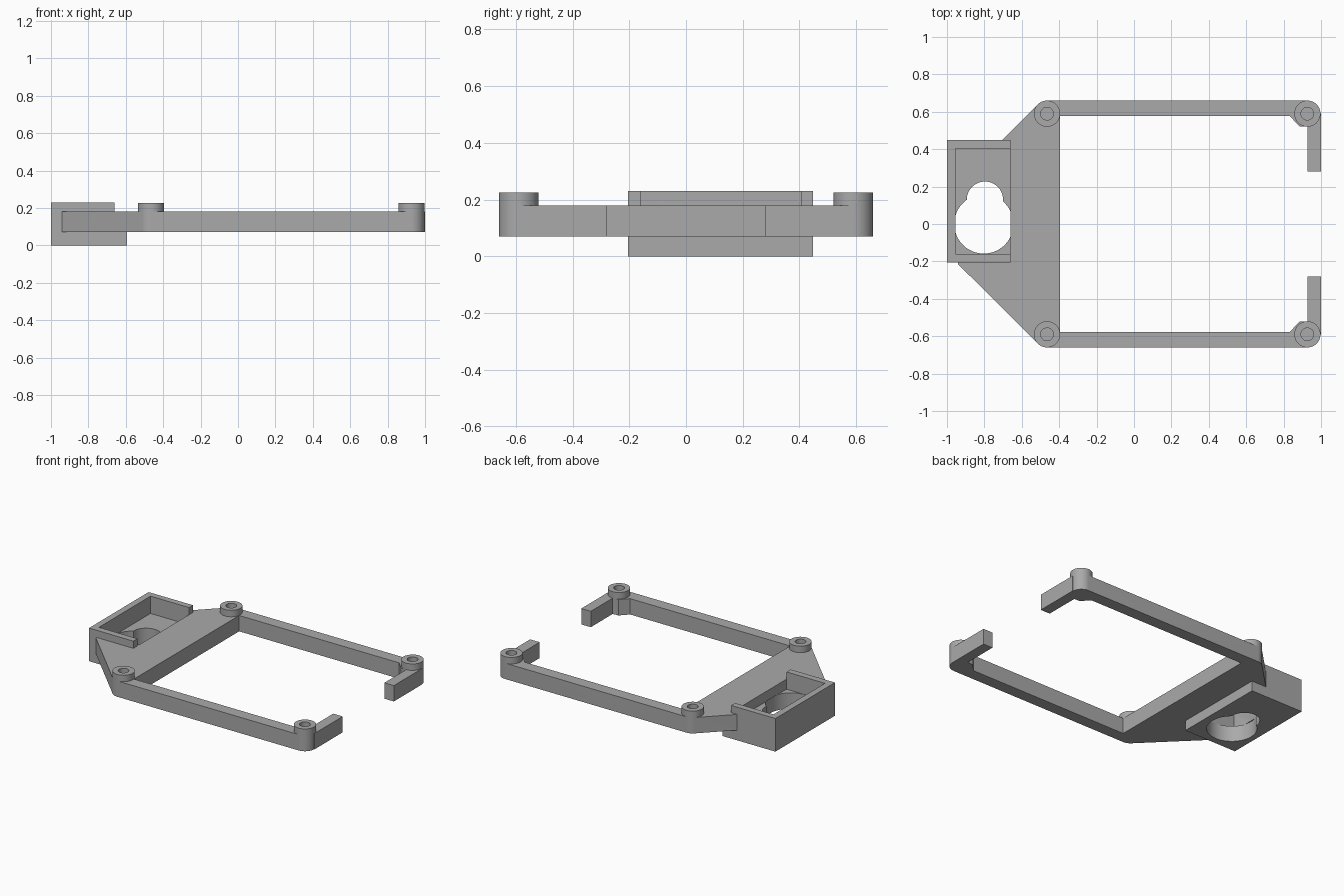
import bpy, bmesh
from math import cos, sin, pi

cube = bpy.data.objects.get("Cube")
if cube:
    bpy.data.objects.remove(cube, do_unlink=True)

# Single plain plastic colour
GREY = (0.40, 0.40, 0.40, 1.0)
mat = bpy.data.materials.new("grey_plastic")
mat.use_nodes = True
mat.diffuse_color = GREY
mat.node_tree.nodes["Principled BSDF"].inputs["Base Color"].default_value = GREY


def prism(name, outline, z0, z1):
    """Extrude a counter-clockwise outline from z0 up to z1."""
    bm = bmesh.new()
    face = bm.faces.new([bm.verts.new((x, y, z0)) for x, y in outline])
    top = bmesh.ops.extrude_face_region(bm, geom=[face])["geom"]
    verts = [v for v in top if isinstance(v, bmesh.types.BMVert)]
    bmesh.ops.translate(bm, vec=(0, 0, z1 - z0), verts=verts)
    bmesh.ops.recalc_face_normals(bm, faces=bm.faces)
    mesh = bpy.data.meshes.new(name)
    bm.to_mesh(mesh)
    bm.free()
    mesh.materials.append(mat)
    obj = bpy.data.objects.new(name, mesh)
    bpy.context.collection.objects.link(obj)
    return obj


def box(name, x0, x1, y0, y1, z0, z1):
    return prism(name, [(x0, y0), (x1, y0), (x1, y1), (x0, y1)], z0, z1)


def cylinder(name, x, y, r, z0, z1, n=64):
    ring = [(x + r * cos(2 * pi * i / n), y + r * sin(2 * pi * i / n)) for i in range(n)]
    return prism(name, ring, z0, z1)


def combine(target, parts, operation):
    """Apply a boolean for each part, then discard the part."""
    bpy.ops.object.select_all(action="DESELECT")
    bpy.context.view_layer.objects.active = target
    target.select_set(True)
    for part in parts:
        mod = target.modifiers.new(operation, "BOOLEAN")
        mod.operation = operation
        mod.solver = "EXACT"
        mod.object = part
        bpy.ops.object.modifier_apply(modifier=mod.name)
        bpy.data.objects.remove(part, do_unlink=True)


BOTTOM, TOP, BOSS_TOP, FLOOR = 0.07, 0.18, 0.225, 0.11
LEFT_X, RIGHT_X, BOSS_Y, R = -0.465, 0.927, 0.59, 0.07
D = R * sin(pi / 4)

# Tapered plate tangent to the two left bosses
frame = prism("mount_frame", [
    (-0.94, -0.215), (LEFT_X - D, -BOSS_Y - D), (LEFT_X, -BOSS_Y - R), (LEFT_X + R, -BOSS_Y),
    (LEFT_X + R, BOSS_Y), (LEFT_X, BOSS_Y + R), (LEFT_X - D, BOSS_Y + D), (-0.94, 0.215)],
    BOTTOM, TOP)

# Rails, end hooks, corner gussets and screw bosses on both sides
parts, holes = [], []
for s in (-1, 1):
    rail_y = sorted((s * 0.577, s * 0.66))
    hook_y = sorted((s * 0.28, s * BOSS_Y))
    parts.append(box("rail", LEFT_X, RIGHT_X, *rail_y, BOTTOM, TOP))
    parts.append(box("hook", RIGHT_X, RIGHT_X + R + 0.003, *hook_y, BOTTOM, TOP))
    gusset = [(0.83, s * 0.58), (0.885, s * 0.522), (0.94, s * 0.522), (0.94, s * 0.6), (0.83, s * 0.6)]
    parts.append(prism("gusset", gusset[::s], BOTTOM, TOP))
    for x in (LEFT_X, RIGHT_X):
        parts.append(cylinder("boss", x, s * BOSS_Y, R, BOTTOM, BOSS_TOP))
        holes.append(cylinder("screw_hole", x, s * BOSS_Y, 0.034, 0.12, 0.4, 40))
combine(frame, parts, "UNION")
combine(frame, holes, "DIFFERENCE")

# Connector housing with a wider base under the plate
housing = box("connector_housing", -1.0, -0.66, -0.205, 0.448, 0, 0.23)
combine(housing, [box("base", -0.9, -0.593, -0.205, 0.448, 0, BOTTOM)], "UNION")

# Open pocket and keyhole opening, cut through both bodies
for body in (frame, housing):
    combine(body, [
        box("pocket", -0.955, -0.66, -0.16, 0.405, FLOOR, 0.5),
        cylinder("large_opening", -0.803, 0.0, 0.158, -0.1, FLOOR + 0.001, 96),
        cylinder("small_opening", -0.797, 0.13, 0.097, -0.1, FLOOR + 0.001)], "DIFFERENCE")

# Smooth the round walls, keep the machined edges sharp
bpy.ops.object.select_all(action="DESELECT")
for body in (frame, housing):
    body.select_set(True)
bpy.context.view_layer.objects.active = frame
bpy.ops.object.shade_smooth_by_angle(angle=pi / 6)
